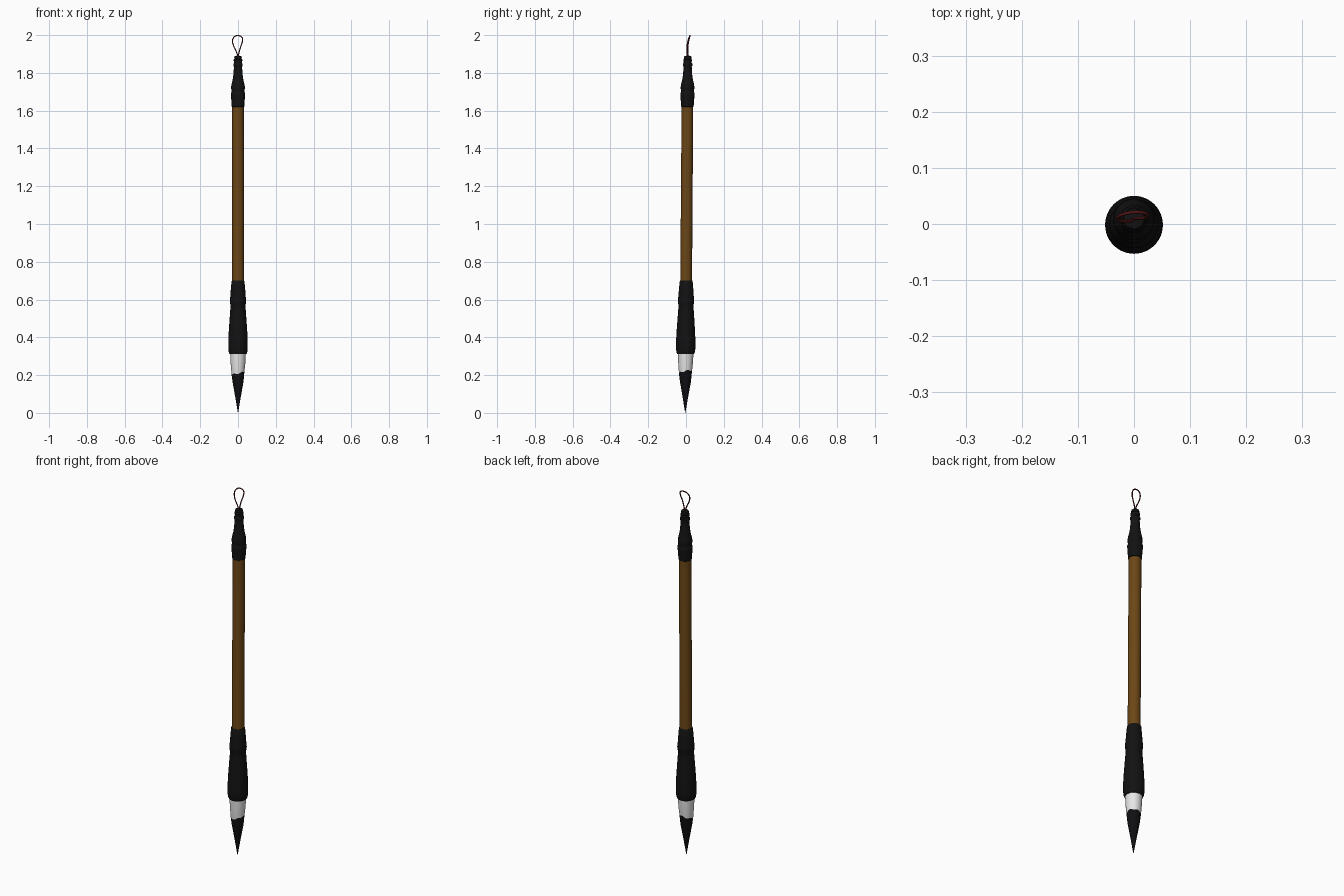
import bpy, bmesh, math

if "Cube" in bpy.data.objects:
    bpy.data.objects.remove(bpy.data.objects["Cube"])

SEG = 48


def material(name, rgb):
    m = bpy.data.materials.new(name)
    m.diffuse_color = (*rgb, 1)
    m.use_nodes = True
    m.node_tree.nodes["Principled BSDF"].inputs["Base Color"].default_value = m.diffuse_color
    return m


BLACK = material("black lacquer", (0.006, 0.006, 0.006))
WOOD = material("brown wood", (0.15, 0.062, 0.008))
WHITE = material("white hair", (0.8, 0.8, 0.8))
INK = material("black ink", (0.005, 0.005, 0.006))
RED = material("dark red cord", (0.09, 0.008, 0.008))


def lean(z):
    """The brush leans very slightly backwards."""
    return -0.004 + 0.007 * z


def lathe(name, profile, mats, wave=None, split=None):
    """Spin (radius, z) points; ring `split` is made wavy and parts two colours."""
    bm = bmesh.new()
    rings = []
    for i, (r, z) in enumerate(profile):
        ring = []
        for s in range(SEG):
            a = math.tau * s / SEG
            dz = wave(a) if wave and i == split else 0
            ring.append(bm.verts.new((r * math.cos(a), r * math.sin(a) + lean(z), z + dz)))
        rings.append(ring)
    for i in range(len(rings) - 1):
        for s in range(SEG):
            t = (s + 1) % SEG
            f = bm.faces.new((rings[i][s], rings[i][t], rings[i + 1][t], rings[i + 1][s]))
            if split is not None and i >= split:
                f.material_index = 1
    bm.faces.new(rings[0][::-1])
    bm.faces.new(rings[-1]).material_index = len(mats) - 1
    me = bpy.data.meshes.new(name)
    bm.to_mesh(me)
    bm.free()
    for m in mats:
        me.materials.append(m)
    ob = bpy.data.objects.new(name, me)
    bpy.context.collection.objects.link(ob)
    bpy.ops.object.select_all(action='DESELECT')
    ob.select_set(True)
    bpy.context.view_layer.objects.active = ob
    bpy.ops.object.shade_smooth_by_angle(angle=math.radians(35))
    return ob


# Pointed hair tuft, inked below an uneven line
lathe("bristles",
      [(0.0006, 0.0), (0.006, 0.032), (0.013, 0.075), (0.021, 0.12), (0.029, 0.165),
       (0.0345, 0.215), (0.039, 0.265), (0.0415, 0.32)],
      [INK, WHITE],
      wave=lambda a: 0.01 * math.cos(a - 0.7) + 0.003 * math.sin(5 * a),
      split=5)

# Flared holder gripping the tuft
lathe("bristle_holder",
      [(0.041, 0.312), (0.045, 0.312), (0.049, 0.322), (0.0515, 0.345), (0.0515, 0.375),
       (0.049, 0.43), (0.045, 0.49), (0.041, 0.545), (0.0395, 0.572), (0.0425, 0.58),
       (0.0435, 0.592), (0.0425, 0.604), (0.041, 0.615), (0.038, 0.655), (0.0345, 0.695),
       (0.032, 0.70)],
      [BLACK])

# Wooden shaft
lathe("handle", [(0.031, 0.69), (0.031, 1.16), (0.0305, 1.63)], [WOOD])

# Turned end cap with beads
lathe("end_cap",
      [(0.03, 1.62), (0.033, 1.622), (0.035, 1.65), (0.0375, 1.683), (0.0375, 1.693),
       (0.034, 1.70), (0.034, 1.707), (0.036, 1.715), (0.036, 1.728), (0.033, 1.745),
       (0.028, 1.765), (0.0245, 1.79), (0.022, 1.825), (0.0215, 1.833), (0.0245, 1.838),
       (0.0245, 1.848), (0.021, 1.853), (0.021, 1.858), (0.023, 1.863), (0.023, 1.87),
       (0.019, 1.875), (0.02, 1.88), (0.018, 1.888), (0.008, 1.891)],
      [BLACK])

# Hanging cord loop
cu = bpy.data.curves.new("hanging_loop", 'CURVE')
cu.dimensions = '3D'
cu.bevel_depth = 0.003
cu.bevel_resolution = 2
cu.resolution_u = 8
path = [(0.0, 0.009, 1.885), (-0.009, 0.005, 1.913), (-0.024, 0.006, 1.945),
        (-0.029, 0.011, 1.972), (-0.018, 0.018, 1.992), (0.004, 0.021, 1.997),
        (0.021, 0.019, 1.988), (0.023, 0.014, 1.967), (0.014, 0.010, 1.938),
        (0.006, 0.010, 1.91), (0.001, 0.010, 1.885)]
sp = cu.splines.new('BEZIER')
sp.bezier_points.add(len(path) - 1)
for p, co in zip(sp.bezier_points, path):
    p.co = co
    p.handle_left_type = p.handle_right_type = 'AUTO'
cu.materials.append(RED)
loop = bpy.data.objects.new("hanging_loop", cu)
bpy.context.collection.objects.link(loop)
